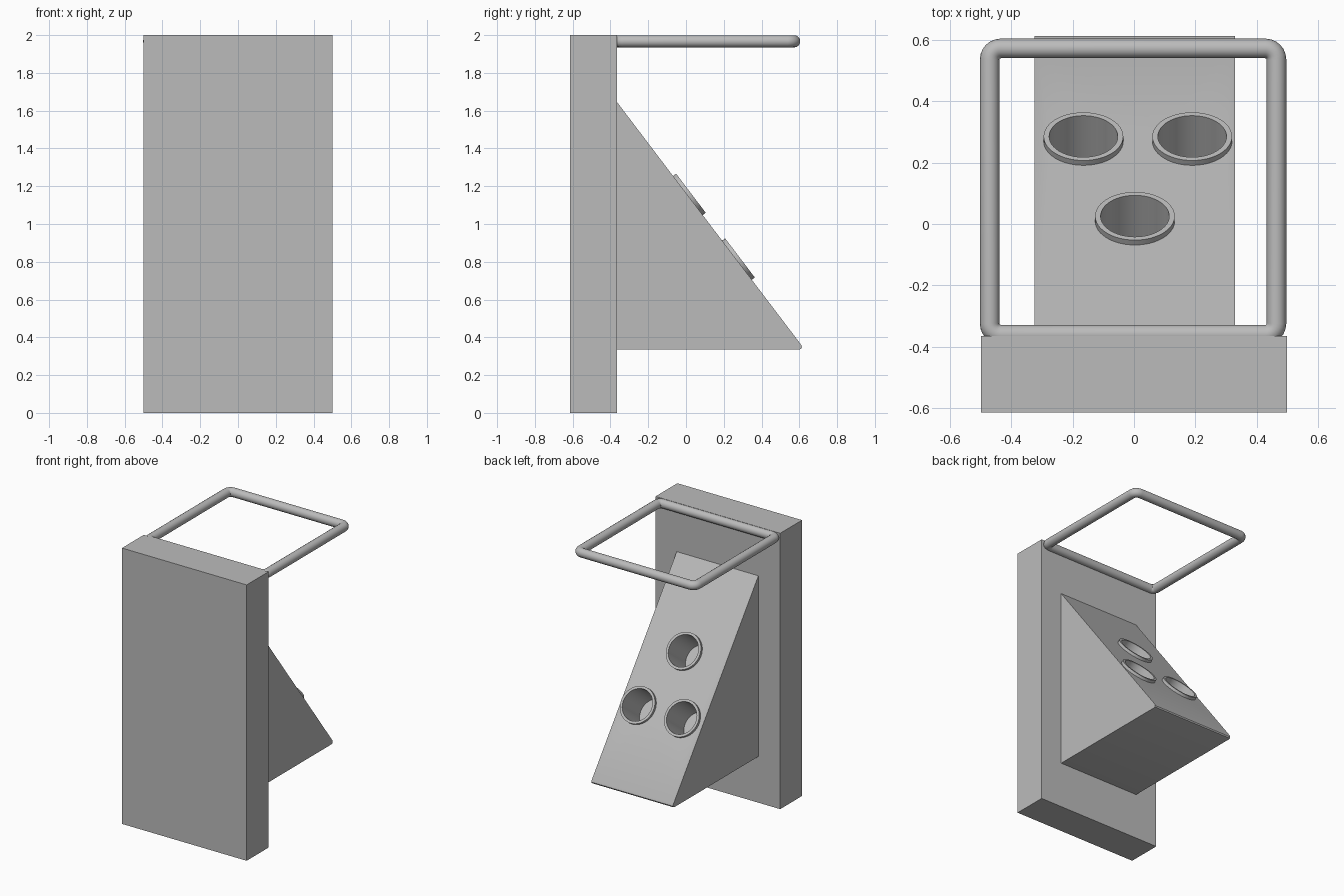
import bpy
import bmesh
import math
from mathutils import Vector

if "Cube" in bpy.data.objects:
    bpy.data.objects.remove(bpy.data.objects["Cube"], do_unlink=True)

grey = bpy.data.materials.new("plain grey")
grey.use_nodes = True
GREY = (0.5, 0.5, 0.5, 1)
grey.diffuse_color = GREY
grey.node_tree.nodes["Principled BSDF"].inputs["Base Color"].default_value = GREY


def activate(ob):
    bpy.ops.object.select_all(action='DESELECT')
    ob.select_set(True)
    bpy.context.view_layer.objects.active = ob


def smooth(ob):
    activate(ob)
    bpy.ops.object.shade_smooth_by_angle(angle=math.radians(35))


def prism(name, profile, x0, x1):
    """Extrude a (y, z) profile from x0 to x1."""
    bm = bmesh.new()
    face = bm.faces.new([bm.verts.new((x0, y, z)) for y, z in profile])
    out = bmesh.ops.extrude_face_region(bm, geom=[face])
    moved = [v for v in out["geom"] if isinstance(v, bmesh.types.BMVert)]
    bmesh.ops.translate(bm, verts=moved, vec=(x1 - x0, 0, 0))
    bmesh.ops.recalc_face_normals(bm, faces=bm.faces)
    return finish(name, bm)


def lathe(name, profile, closed, place, axis):
    """Revolve an (r, h) profile and stand it at place along axis."""
    bm = bmesh.new()
    verts = [bm.verts.new((r, 0, h)) for r, h in profile]
    pairs = list(zip(verts, verts[1:])) + ([(verts[-1], verts[0])] if closed else [])
    edges = [bm.edges.new(p) for p in pairs]
    bmesh.ops.spin(bm, geom=verts + edges, cent=(0, 0, 0), axis=(0, 0, 1),
                   angle=math.tau, steps=48, use_merge=True)
    bmesh.ops.remove_doubles(bm, verts=bm.verts, dist=0.0001)
    bmesh.ops.recalc_face_normals(bm, faces=bm.faces)
    ob = finish(name, bm)
    ob.location = place
    ob.rotation_euler = axis.to_track_quat('Z', 'Y').to_euler()
    return ob


def finish(name, bm):
    mesh = bpy.data.meshes.new(name)
    bm.to_mesh(mesh)
    bm.free()
    mesh.materials.append(grey)
    ob = bpy.data.objects.new(name, mesh)
    bpy.context.collection.objects.link(ob)
    return ob


# Upright slab
BACK = -0.365
prism("slab", [(-0.615, 0), (BACK, 0), (BACK, 2), (-0.615, 2)], -0.5, 0.5)

# Sloped wedge with a softened lower lip
TOP, LIP = Vector((BACK, 1.645)), Vector((0.61, 0.36))
wedge = prism("wedge", [TOP, (BACK, 0.335), (0.598, 0.335), (0.609, 0.339),
                        (0.614, 0.348), LIP], -0.325, 0.33)
slope = (LIP - TOP).normalized()
normal = Vector((0, -slope.y, slope.x))

# Three holders: raised rings around deep round sockets
INNER, OUTER, RISE, DEPTH = 0.112, 0.13, 0.02, 0.23
for label, x, y in (("left", 0.19, 0.27), ("right", -0.165, 0.27), ("upper", 0.003, 0.01)):
    place = Vector((x, y, TOP.y + (y - TOP.x) * slope.y / slope.x))
    cutter = lathe("socket_cutter", [(0, -DEPTH), (INNER, -DEPTH), (INNER, 0.1), (0, 0.1)],
                   False, place, normal)
    cutter.hide_render = True
    cut = wedge.modifiers.new("socket", 'BOOLEAN')
    cut.operation = 'DIFFERENCE'
    cut.solver = 'EXACT'
    cut.object = cutter
    activate(wedge)
    bpy.ops.object.modifier_apply(modifier=cut.name)
    bpy.data.objects.remove(cutter, do_unlink=True)
    smooth(lathe(label + "_ring", [(INNER, -0.005), (OUTER, -0.005), (OUTER, RISE),
                                   (INNER, RISE)], True, place, normal))
smooth(wedge)

# Rectangular tube loop with rounded corners
TUBE, BEND = 0.032, 0.036
HALF_X, Y0, Y1 = 0.468, -0.361, 0.573
path = []
for i, (cx, cy) in enumerate(((HALF_X - BEND, Y1 - BEND), (BEND - HALF_X, Y1 - BEND),
                              (BEND - HALF_X, Y0 + BEND), (HALF_X - BEND, Y0 + BEND))):
    for k in range(7):
        a = math.pi / 2 * (i + k / 6)
        path.append((cx + BEND * math.cos(a), cy + BEND * math.sin(a), 0))
curve = bpy.data.curves.new("tube_loop", 'CURVE')
curve.dimensions = '3D'
curve.bevel_depth = TUBE
curve.bevel_resolution = 6
spline = curve.splines.new('POLY')
spline.points.add(len(path) - 1)
for point, co in zip(spline.points, path):
    point.co = (*co, 1)
spline.use_cyclic_u = True
curve.materials.append(grey)
loop = bpy.data.objects.new("tube_loop", curve)
loop.location = (-0.003, 0, 1.967)
bpy.context.collection.objects.link(loop)
activate(loop)
bpy.ops.object.convert(target='MESH')
smooth(bpy.context.view_layer.objects.active)
